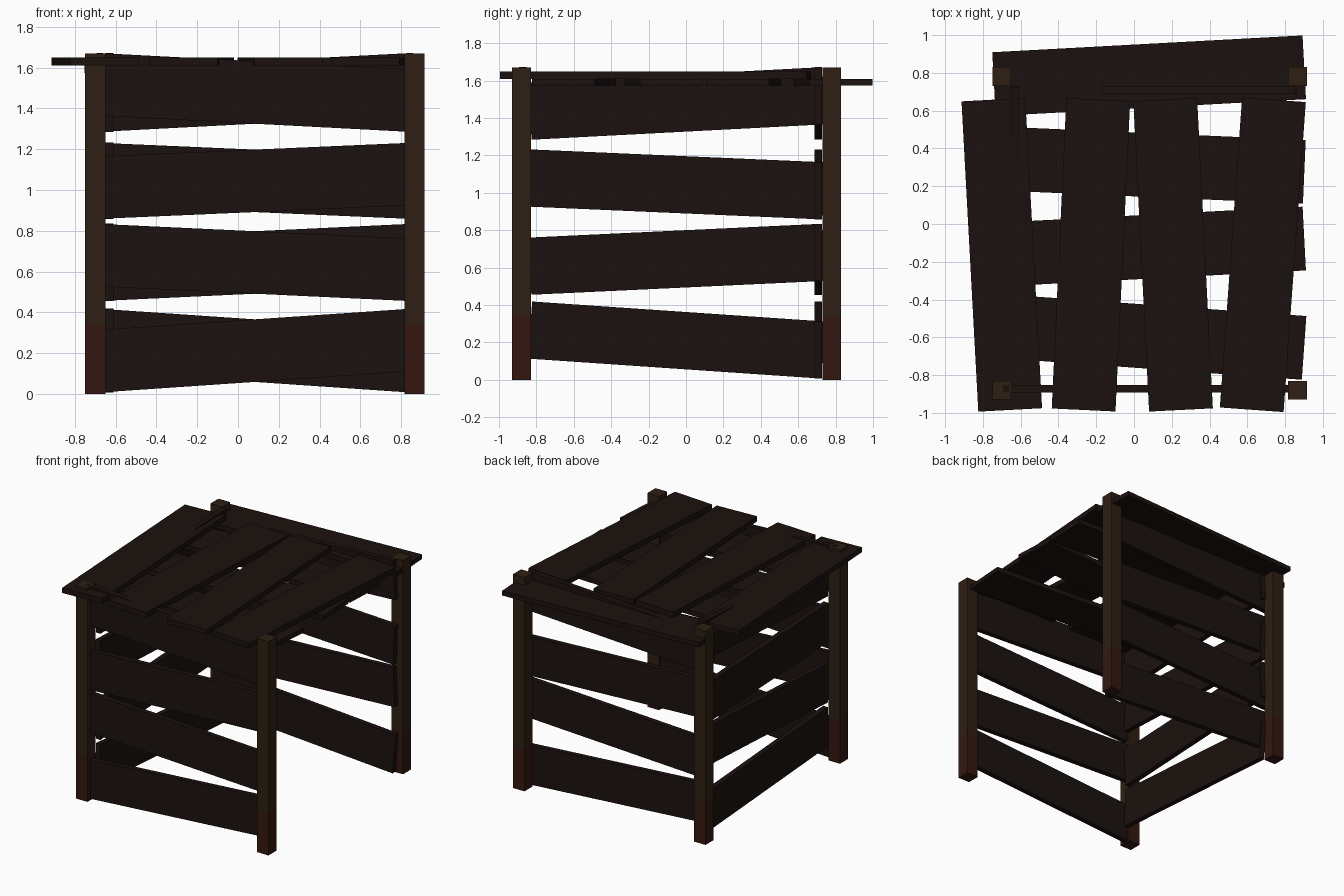
import bpy, bmesh
from math import radians, pi
from mathutils import Matrix, Vector

if "Cube" in bpy.data.objects:
    bpy.data.objects.remove(bpy.data.objects["Cube"])


def material(name, rgb):
    m = bpy.data.materials.new(name)
    m.diffuse_color = (*rgb, 1)
    m.use_nodes = True
    m.node_tree.nodes["Principled BSDF"].inputs["Base Color"].default_value = m.diffuse_color
    return m


PLANK = material("dark_plank", (0.011, 0.0056, 0.0044))
POST = material("post_wood", (0.027, 0.0135, 0.0065))
FOOT = material("post_foot", (0.034, 0.0085, 0.005))


def box(name, size, matrix, mats):
    bm = bmesh.new()
    bmesh.ops.create_cube(bm, size=1, matrix=matrix @ Matrix.Diagonal((*size, 1)))
    me = bpy.data.meshes.new(name)
    bm.to_mesh(me)
    bm.free()
    for m in mats:
        me.materials.append(m)
    ob = bpy.data.objects.new(name, me)
    bpy.context.collection.objects.link(ob)
    return ob


def post(name, x, y, h=1.67, foot_h=0.34):
    ob = box(name, (0.1, 0.1, h), Matrix.Translation((x, y, h / 2)), [POST, FOOT])
    # stained foot: cut the post and recolour the lower part
    bm = bmesh.new()
    bm.from_mesh(ob.data)
    bmesh.ops.bisect_plane(bm, geom=bm.verts[:] + bm.edges[:] + bm.faces[:],
                           plane_co=(0, 0, foot_h), plane_no=(0, 0, 1))
    for f in bm.faces:
        f.material_index = 1 if f.calc_center_median().z < foot_h - 0.01 else 0
    bm.to_mesh(ob.data)
    bm.free()


# corner posts
for side, x in (("left", -0.70), ("right", 0.865)):
    for end, y in (("front", -0.88), ("back", 0.78)):
        post(f"{end}_{side}_post", x, y)

# walls: (height, tilt) of each plank seen from outside; the right side is open
WALL = ((0.213, 3.9), (0.645, -2.7), (1.045, 2.5), (1.478, -3.0))
for wall, x, y, turn in (("front", 0.082, -0.872, 0),
                         ("back", 0.082, 0.708, pi),
                         ("left", -0.63, -0.05, -pi / 2)):
    for i, (z, tilt) in enumerate(WALL):
        m = (Matrix.Translation((x, y, z)) @ Matrix.Rotation(turn, 4, 'Z')
             @ Matrix.Rotation(-radians(tilt), 4, 'Y'))
        box(f"{wall}_wall_plank_{i + 1}", (1.57, 0.04, 0.306), m, [PLANK])

# lower roof layer running across: (centre y, turn)
for i, (y, a) in enumerate(((0.785, 3.1), (0.312, -2.5), (-0.12, 3.0), (-0.597, -4.1))):
    m = Matrix.Translation((0.08, y, 1.592)) @ Matrix.Rotation(radians(a), 4, 'Z')
    box(f"lower_roof_plank_{i + 1}", (1.645, 0.338, 0.036), m, [PLANK])

# upper roof layer running front to back: (centre x, turn)
for i, (x, a) in enumerate(((-0.70, 3.1), (-0.228, -2.7), (0.207, 2.9), (0.682, -4.1))):
    m = Matrix.Translation((x, -0.163, 1.63)) @ Matrix.Rotation(radians(a), 4, 'Z')
    box(f"upper_roof_plank_{i + 1}", (0.338, 1.645, 0.04), m, [PLANK])
